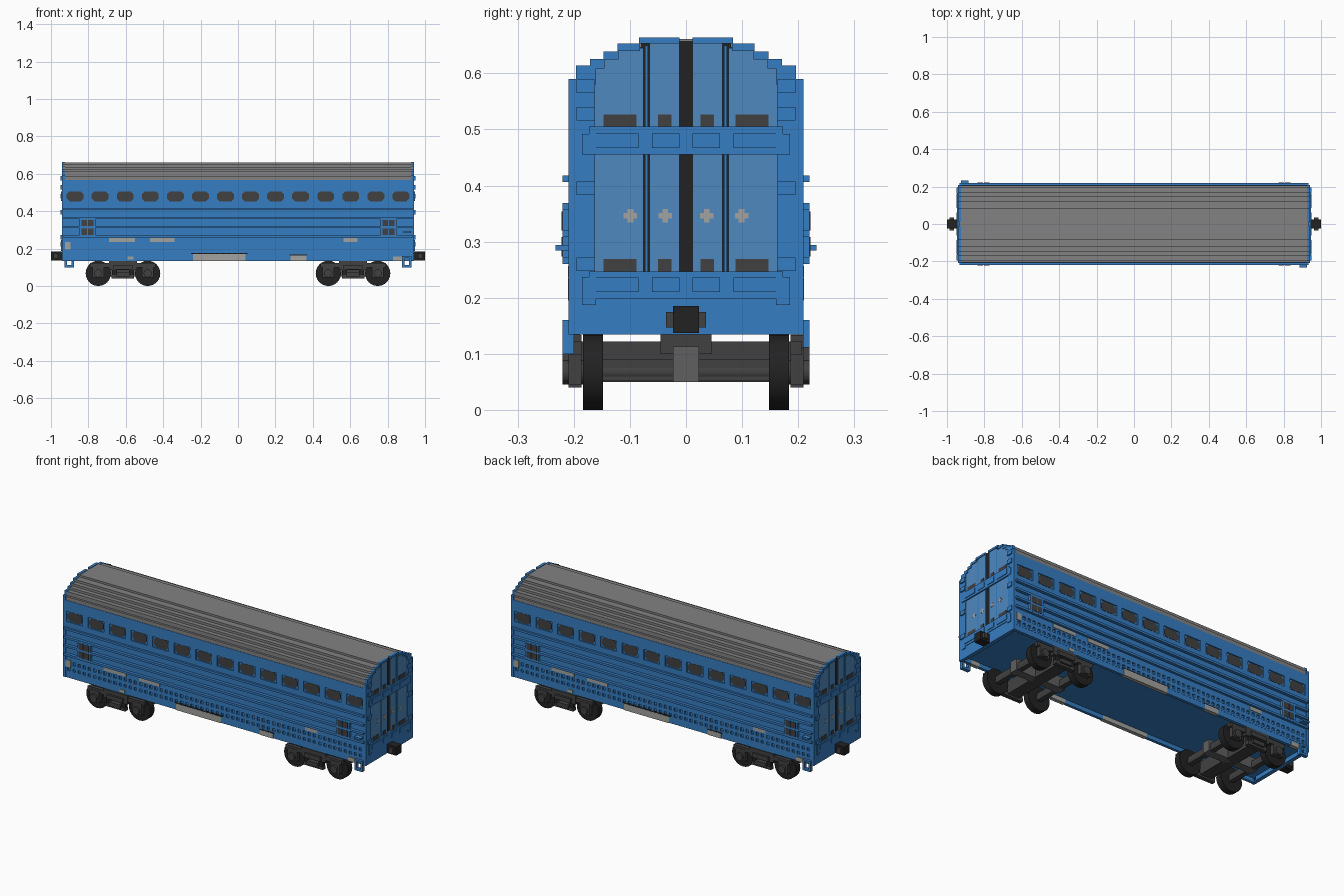
import bpy, bmesh, math
from mathutils import Matrix

cube = bpy.data.objects.get("Cube")
if cube:
    bpy.data.objects.remove(cube, do_unlink=True)


def material(name, r, g, b):
    m = bpy.data.materials.new(name)
    m.use_nodes = True
    m.diffuse_color = (r, g, b, 1)
    p = m.node_tree.nodes["Principled BSDF"]
    p.inputs["Base Color"].default_value = (r, g, b, 1)
    p.inputs["Roughness"].default_value = 0.6
    return m


BLUE = material("blue", 0.037, 0.205, 0.54)
PALE = material("pale blue", 0.08, 0.25, 0.52)
ROOF = material("roof grey", 0.225, 0.225, 0.225)
LIGHT = material("light grey", 0.36, 0.36, 0.35)
MID = material("mid grey", 0.115, 0.115, 0.115)
DARK = material("dark grey", 0.053, 0.053, 0.053)
BLACK = material("black", 0.016, 0.016, 0.016)
HALF_TURN = Matrix.Rotation(math.pi, 4, 'Z')


def finish(name, bm, mat, turn=False):
    """Make an object; turn adds a copy rotated half a turn about z."""
    if turn:
        copy = bmesh.ops.duplicate(bm, geom=bm.verts[:] + bm.edges[:] + bm.faces[:])
        verts = [v for v in copy["geom"] if isinstance(v, bmesh.types.BMVert)]
        bmesh.ops.transform(bm, matrix=HALF_TURN, verts=verts)
    bmesh.ops.recalc_face_normals(bm, faces=bm.faces[:])
    me = bpy.data.meshes.new(name)
    bm.to_mesh(me)
    bm.free()
    me.materials.append(mat)
    ob = bpy.data.objects.new(name, me)
    bpy.context.collection.objects.link(ob)
    return ob


def add_box(bm, x0, x1, y0, y1, z0, z1):
    m = Matrix.Translation(((x0 + x1) / 2, (y0 + y1) / 2, (z0 + z1) / 2))
    m = m @ Matrix.Diagonal((x1 - x0, y1 - y0, z1 - z0, 1))
    bmesh.ops.create_cube(bm, size=1, matrix=m)


def boxes(name, mat, items, turn=False):
    bm = bmesh.new()
    for it in items:
        add_box(bm, *it)
    return finish(name, bm, mat, turn)


def add_prism(bm, pts, axis, a, b):
    """Extrude a 2D outline along x (y,z points) or y (x,z points)."""
    put = (lambda p, t: (t, p[0], p[1])) if axis == 'x' else (lambda p, t: (p[0], t, p[1]))
    lo = [bm.verts.new(put(p, a)) for p in pts]
    hi = [bm.verts.new(put(p, b)) for p in pts]
    n = len(pts)
    bm.faces.new(lo)
    bm.faces.new(hi[::-1])
    for i in range(n):
        bm.faces.new((lo[i], lo[(i + 1) % n], hi[(i + 1) % n], hi[i]))


def mirror_y(items):
    return items + [(a, b, -d, -c, e, f) for a, b, c, d, e, f in items]


# Stepped arch outline shared by the roof and the end cores
STEPS = [(0.207, 0.590), (0.195, 0.612), (0.171, 0.625),
         (0.147, 0.638), (0.122, 0.651), (0.084, 0.662)]


def arch(base, drop, inset):
    right, z = [(STEPS[0][0] - inset, base)], None
    for y, top in STEPS:
        if z is not None:
            right.append((y - inset, z - drop))
        right.append((y - inset, top - drop))
        z = top
    return right + [(-y, z) for y, z in reversed(right)]


bm = bmesh.new()
add_prism(bm, arch(0.567, 0.001, 0.0), 'x', -0.932, 0.932)
finish("roof", bm, ROOF)
bm = bmesh.new()
add_prism(bm, arch(0.14, 0.004, 0.004), 'x', 0.926, 0.933)
finish("end_cores", bm, BLACK, True)

# Body shell, floor and skirts
boxes("body", BLUE, [(-0.926, 0.926, -0.203, 0.203, 0.245, 0.568),
                     (-0.926, 0.926, -0.199, 0.199, 0.158, 0.25)])
boxes("side_skirts", BLUE, [(-0.93, 0.93, -0.206, -0.19, 0.135, 0.172)], True)

# Side walls: rails, window pillars, ribs and perforated band
PITCH = 0.134
windows = [(i - 6.5) * PITCH for i in range(14)]
wall = [(-0.932, 0.932, -0.209, -0.2, 0.508, 0.568),
        (-0.932, 0.932, -0.209, -0.2, 0.418, 0.449)]
edges = [-0.932] + [x + s * 0.05 for x in windows for s in (-1, 1)] + [0.932]
wall += [(edges[i], edges[i + 1], -0.209, -0.2, 0.449, 0.508)
         for i in range(0, len(edges), 2)]
for z in (0.386, 0.338, 0.29):
    wall.append((-0.932, 0.932, -0.207, -0.2, z - 0.014, z + 0.014))
boxes("window_wall", BLUE, wall, True)
boxes("side_ribs", BLUE, [(-0.932, 0.932, -0.22, -0.2, z - 0.006, z + 0.006)
                          for z in (0.412, 0.363, 0.315, 0.266)], True)
lattice = [(-0.93, 0.93, -0.207, -0.197, a, b)
           for a, b in ((0.228, 0.26), (0.191, 0.21), (0.165, 0.175))]
lattice += [(x - 0.008, x + 0.008, -0.207, -0.197, 0.17, 0.232)
            for x in [-0.922 + i * 0.0318 for i in range(59)]]
boxes("perforated_band", BLUE, lattice, True)

# Long row of windows with clipped corners
bm = bmesh.new()
for x in windows:
    w, h, c, z = 0.045, 0.026, 0.014, 0.479
    add_prism(bm, [(x - w, z - h + c), (x - w + c, z - h), (x + w - c, z - h), (x + w, z - h + c),
                   (x + w, z + h - c), (x + w - c, z + h), (x - w + c, z + h), (x - w, z + h - c)],
              'y', -0.205, -0.2)
finish("windows", bm, DARK, True)

# Small paired windows near both ends
boxes("small_window_frames", BLUE, [(s * 0.805 - 0.042, s * 0.805 + 0.042, -0.2205, -0.2, 0.266, 0.362)
                                    for s in (-1, 1)], True)
boxes("small_windows", DARK, [(s * 0.805 + d - 0.015, s * 0.805 + d + 0.015, -0.222, -0.215, z, z + 0.034)
                              for s in (-1, 1) for d in (-0.017, 0.017) for z in (0.274, 0.32)], True)

# Grey side plates, grab handles and steps
boxes("side_plates", LIGHT, [(-0.69, -0.55, -0.21, -0.2, 0.236, 0.257),
                             (-0.47, -0.34, -0.21, -0.2, 0.236, 0.257),
                             (0.565, 0.64, -0.21, -0.2, 0.236, 0.257),
                             (-0.925, -0.895, -0.21, -0.2, 0.195, 0.235),
                             (-0.24, 0.04, -0.209, -0.188, 0.134, 0.17),
                             (0.28, 0.365, -0.209, -0.188, 0.134, 0.162),
                             (0.83, 0.88, -0.209, -0.188, 0.134, 0.158),
                             (-0.59, -0.56, -0.209, -0.188, 0.142, 0.158)], True)
boxes("skirt_gaps", BLACK, [(-0.25, 0.05, -0.208, -0.2, 0.17, 0.176),
                            (0.275, 0.37, -0.208, -0.2, 0.162, 0.168)], True)
boxes("grab_handles", BLUE, [(0.885, 0.925, -0.233, -0.2, 0.284, 0.294)], True)
boxes("steps", BLUE, [(0.878, 0.89, -0.22, -0.2, 0.10, 0.16),
                      (0.915, 0.927, -0.22, -0.2, 0.10, 0.16),
                      (0.878, 0.927, -0.22, -0.2, 0.10, 0.112),
                      (0.878, 0.927, -0.22, -0.2, 0.15, 0.16)], True)

# End panels with a dark seam between them
boxes("end_panels", PALE, mirror_y([
    (0.93, 0.938, 0.012, 0.065, 0.24, 0.656), (0.93, 0.938, 0.076, 0.122, 0.24, 0.645),
    (0.93, 0.938, 0.122, 0.147, 0.24, 0.632), (0.93, 0.938, 0.147, 0.163, 0.24, 0.617)]), True)
boxes("end_rods", BLUE, mirror_y([(0.93, 0.938, 0.068, 0.073, 0.24, 0.65)]), True)

# End frame: sills, posts, stepped arch and raised bands
frame = [(0.926, 0.942, y, 0.209, 0.135, 0.59) for y in (0.162,)]
frame += [(0.926, 0.942, 0.16, 0.196, 0.58, 0.614), (0.926, 0.942, 0.145, 0.171, 0.609, 0.626),
          (0.926, 0.942, 0.12, 0.147, 0.625, 0.639), (0.926, 0.942, 0.082, 0.122, 0.64, 0.653),
          (0.926, 0.942, 0.012, 0.084, 0.653, 0.664)]
frame += [(0.93, 0.948, 0.162, 0.195, z, z + 0.024) for z in (0.248, 0.383, 0.516, 0.565)]
frame += [(0.93, 0.946, 0.16, 0.185, z, z + h) for z, h in ((0.187, 0.05), (0.455, 0.037))]
boxes("end_frames", BLUE, mirror_y(frame), True)
boxes("end_bands", BLUE, [(0.92, 0.942, -0.17, 0.17, 0.135, 0.2),
                          (0.926, 0.945, -0.173, 0.173, 0.198, 0.247),
                          (0.926, 0.945, -0.173, 0.173, 0.455, 0.505)], True)
boxes("band_tiles", BLUE, mirror_y([(0.94, 0.948, a, b, z, z + 0.026)
                                    for a, b in ((0.012, 0.061), (0.085, 0.16))
                                    for z in (0.21, 0.467)]), True)
boxes("end_hinges", DARK, mirror_y([(0.935, 0.94, a, b, z, z + 0.022)
                                    for a, b in ((0.026, 0.05), (0.088, 0.147))
                                    for z in (0.247, 0.505)]), True)
marks = []
for y in (0.037, 0.099):
    marks += [(0.935, 0.939, y - 0.012, y + 0.012, 0.341, 0.351),
              (0.935, 0.939, y - 0.005, y + 0.005, 0.334, 0.358)]
boxes("end_marks", LIGHT, mirror_y(marks), True)

# Couplers
boxes("coupler_necks", BLACK, [(0.94, 1.0, -0.023, 0.023, 0.137, 0.185)], True)
boxes("coupler_knuckles", DARK, [(0.962, 0.987, -0.036, 0.036, 0.147, 0.175)], True)


# Bogies: wheels, axles, side frames and bolsters
def cylinder_y(bm, x, z, r, y0, y1, sides=24):
    m = Matrix.Translation((x, (y0 + y1) / 2, z)) @ Matrix.Rotation(math.pi / 2, 4, 'X')
    bmesh.ops.create_cone(bm, cap_ends=True, segments=sides, radius1=r, radius2=r,
                          depth=y1 - y0, matrix=m)


CX, WX, R = 0.615, 0.132, 0.0675
wheels, hubs = bmesh.new(), bmesh.new()
for x in (CX - WX, CX + WX):
    for s in (-1, 1):
        cylinder_y(wheels, x, R, R, s * 0.166 - 0.018, s * 0.166 + 0.018)
        cylinder_y(hubs, x, R, 0.022, s * 0.2 - 0.02, s * 0.2 + 0.02, 12)
    cylinder_y(hubs, x, R, 0.016, -0.16, 0.16, 12)
for name, part, mat in (("wheels", wheels, BLACK), ("axles", hubs, DARK)):
    ob = finish(name, part, mat, True)
    bpy.ops.object.select_all(action='DESELECT')
    bpy.context.view_layer.objects.active = ob
    ob.select_set(True)
    bpy.ops.object.shade_smooth_by_angle(angle=math.radians(35))

side = [(CX - 0.175, CX + 0.175, 0.186, 0.207, 0.098, 0.122),
        (CX - 0.075, CX + 0.075, 0.186, 0.209, 0.085, 0.134),
        (CX - 0.06, CX + 0.06, 0.186, 0.209, 0.04, 0.058),
        (CX - 0.035, CX + 0.035, 0.186, 0.22, 0.052, 0.074),
        (CX - 0.05, CX + 0.05, 0.186, 0.22, 0.088, 0.112)]
for x in (CX - WX, CX + WX):
    side += [(x - 0.03, x + 0.03, 0.186, 0.209, 0.045, 0.11),
             (x - 0.015, x + 0.015, 0.2, 0.22, 0.052, 0.074)]
boxes("bogie_side_frames", DARK, mirror_y(side), True)
boxes("bogie_springs", BLACK, mirror_y([(CX + d - 0.014, CX + d + 0.014, 0.188, 0.207, 0.055, 0.09)
                                        for d in (-0.045, 0.045)]), True)
boxes("bogie_bolsters", DARK, [(CX - 0.035, CX + 0.035, -0.19, 0.19, 0.05, 0.122),
                               (CX - 0.05, CX + 0.05, -0.045, 0.045, 0.10, 0.16)]
      + [(CX + d - 0.014, CX + d + 0.014, -0.15, 0.15, 0.052, 0.09) for d in (-WX, WX)], True)
boxes("bogie_centre_beams", MID, [(CX - 0.155, CX + 0.155, -0.023, 0.023, 0.05, 0.113)], True)
